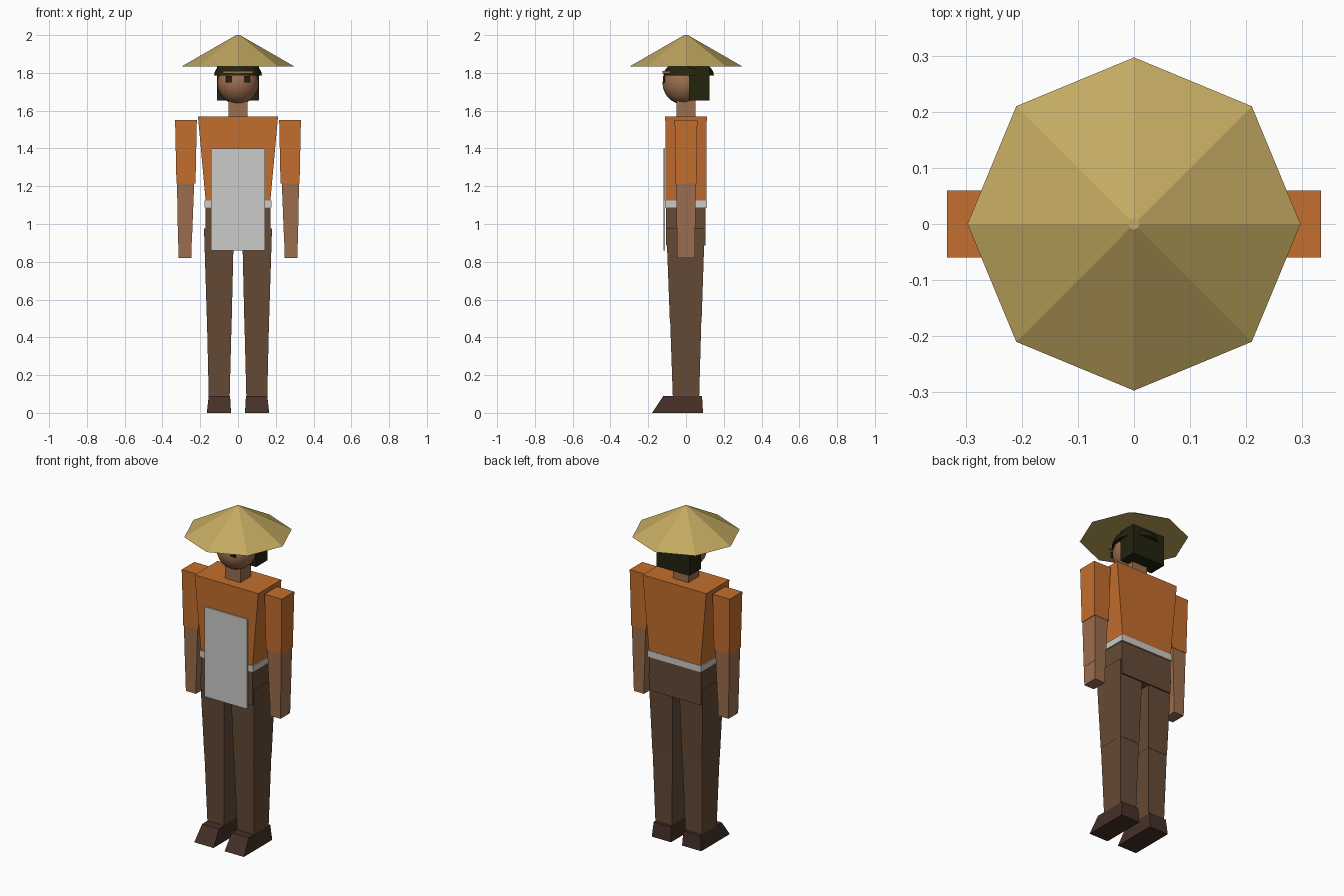
import bpy, bmesh, math
from mathutils import Matrix

if "Cube" in bpy.data.objects:
    bpy.data.objects.remove(bpy.data.objects["Cube"])


def lin(c):
    c /= 255
    return c / 12.92 if c <= 0.04045 else ((c + 0.055) / 1.055) ** 2.4


def material(name, hexcol):
    m = bpy.data.materials.new(name)
    m.diffuse_color = [lin((hexcol >> s) & 255) for s in (16, 8, 0)] + [1]
    m.use_nodes = True
    m.node_tree.nodes["Principled BSDF"].inputs["Base Color"].default_value = m.diffuse_color
    return m


ORANGE = material("orange cloth", 0xC46E2E)
SKIN = material("skin", 0x9C6E4E)
BROWN = material("brown trousers", 0x654B37)
SHOE = material("dark shoe", 0x453027)
STRAW = material("straw", 0xC3AA61)
WHITE = material("apron grey white", 0xCBCCC8)
HAIR = material("dark hair", 0x23230F)


def finish(name, bm, mat):
    bmesh.ops.recalc_face_normals(bm, faces=bm.faces)
    me = bpy.data.meshes.new(name)
    bm.to_mesh(me)
    bm.free()
    me.materials.append(mat)
    ob = bpy.data.objects.new(name, me)
    bpy.context.collection.objects.link(ob)
    return ob


def block(name, mat, z0, z1, low, high=None, mirror=False):
    """Tapered box; low and high are (x0, x1, y0, y1) at z0 and z1."""
    high = high or low
    for side in ((1, -1) if mirror else (1,)):
        bm = bmesh.new()
        rings = []
        for z, (x0, x1, y0, y1) in ((z0, low), (z1, high)):
            rings.append([bm.verts.new((side * x, y, z))
                          for x, y in ((x0, y0), (x1, y0), (x1, y1), (x0, y1))])
        bm.faces.new(rings[0])
        bm.faces.new(rings[1])
        for i in range(4):
            j = (i + 1) % 4
            bm.faces.new((rings[0][i], rings[0][j], rings[1][j], rings[1][i]))
        label = name if not mirror else ("left_" if side > 0 else "right_") + name
        finish(label, bm, mat)


def ball(name, mat, centre, radii, cut=None):
    """Smooth ellipsoid, optionally keeping only the part above z = cut."""
    bm = bmesh.new()
    bmesh.ops.create_uvsphere(bm, u_segments=20, v_segments=14, radius=1)
    bm.transform(Matrix.Translation(centre) @ Matrix.Diagonal((*radii, 1)))
    if cut is not None:
        geom = bm.verts[:] + bm.edges[:] + bm.faces[:]
        bmesh.ops.bisect_plane(bm, geom=geom, plane_co=(0, 0, cut),
                               plane_no=(0, 0, 1), clear_inner=True)
        bmesh.ops.holes_fill(bm, edges=[e for e in bm.edges if e.is_boundary])
    ob = finish(name, bm, mat)
    for o in bpy.context.selected_objects:
        o.select_set(False)
    ob.select_set(True)
    bpy.context.view_layer.objects.active = ob
    bpy.ops.object.shade_smooth_by_angle(angle=math.radians(40))


# Legs and shoes
block("shoe", SHOE, 0, 0.09, (0.037, 0.165, -0.18, 0.09), (0.042, 0.155, -0.12, 0.085), True)
block("shin", BROWN, 0.09, 0.52, (0.044, 0.155, -0.07, 0.07), (0.033, 0.165, -0.085, 0.082), True)
block("thigh", BROWN, 0.50, 0.975, (0.033, 0.165, -0.086, 0.083), (0.022, 0.18, -0.104, 0.099), True)

# Body
block("hips", BROWN, 0.885, 1.09, (-0.172, 0.172, -0.107, 0.104))
block("shirt", ORANGE, 1.085, 1.57, (-0.168, 0.168, -0.107, 0.107), (-0.212, 0.212, -0.11, 0.11))
block("apron_belt", WHITE, 1.087, 1.125, (-0.178, 0.178, -0.11, 0.11))
block("apron", WHITE, 0.86, 1.40, (-0.142, 0.142, -0.118, -0.11))

# Arms
block("sleeve", ORANGE, 1.215, 1.55, (0.225, 0.326, -0.055, 0.055), (0.218, 0.333, -0.06, 0.06), True)
block("forearm", SKIN, 0.935, 1.215, (0.243, 0.318, -0.048, 0.048), (0.232, 0.323, -0.053, 0.053), True)
block("hand", SKIN, 0.82, 0.935, (0.247, 0.315, -0.046, 0.046), (0.244, 0.317, -0.048, 0.048), True)

# Head
block("neck", SKIN, 1.56, 1.68, (-0.051, 0.051, -0.05, 0.05))
ball("head", SKIN, (0, -0.012, 1.745), (0.11, 0.112, 0.112))
ball("hair_cap", HAIR, (0, 0.014, 1.785), (0.127, 0.134, 0.085), 1.785)
block("back_hair", HAIR, 1.655, 1.84, (-0.11, 0.11, 0.015, 0.125))
block("brow", SKIN, 1.798, 1.81, (-0.08, 0.08, -0.125, -0.08))
block("eye", HAIR, 1.75, 1.784, (0.031, 0.064, -0.121, -0.112), None, True)

# Eight-sided straw hat
bm = bmesh.new()
bmesh.ops.create_cone(bm, cap_ends=True, segments=8, radius1=0.297, radius2=0.01, depth=0.165,
                      matrix=Matrix.Translation((0, 0, 1.9175)))
finish("straw_hat", bm, STRAW)
